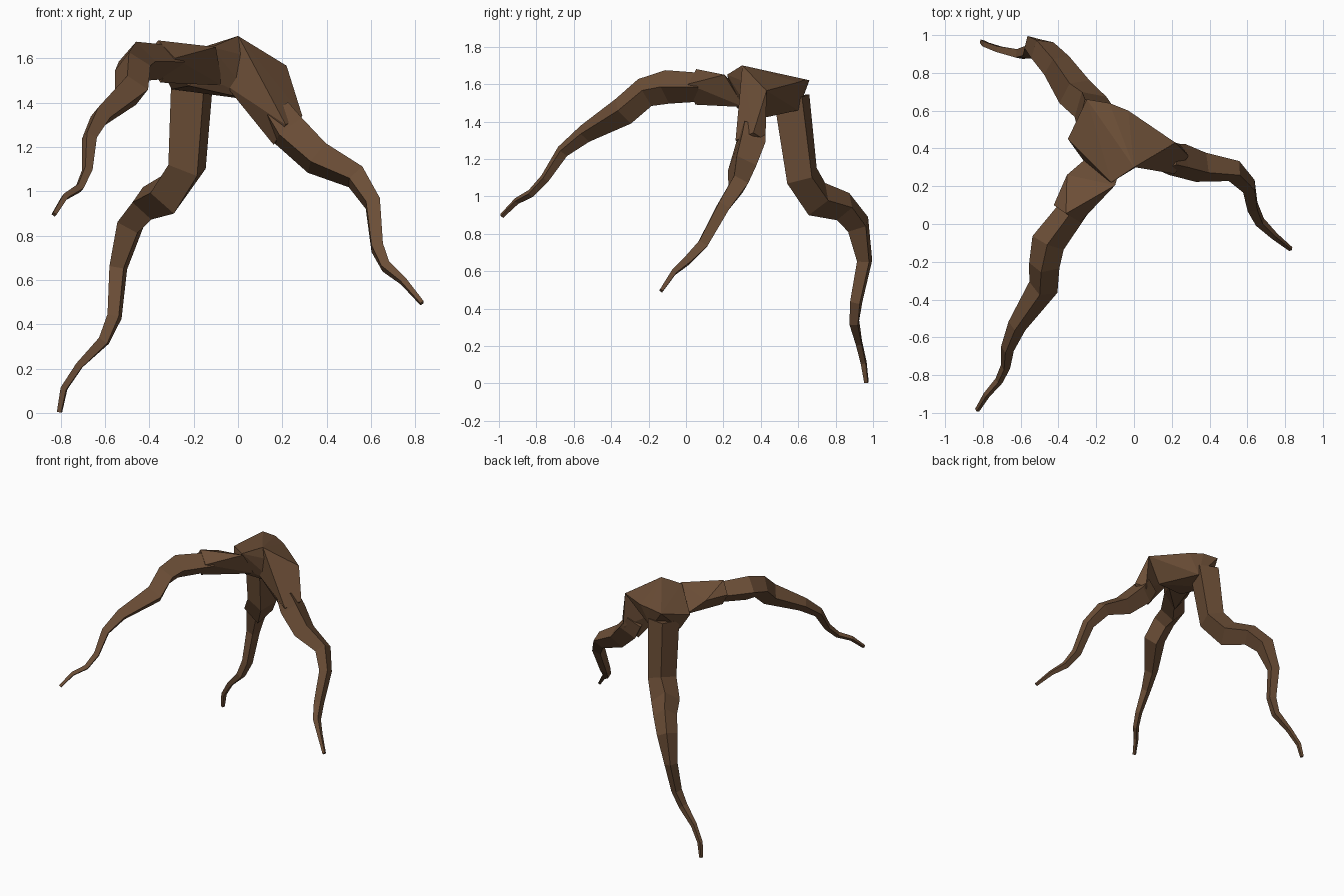
import bpy, bmesh, math
from mathutils import Vector

if "Cube" in bpy.data.objects:
    bpy.data.objects.remove(bpy.data.objects["Cube"])

bark = bpy.data.materials.new("dark bark brown")
bark.diffuse_color = (0.15, 0.077, 0.038, 1)
bark.use_nodes = True
bark.node_tree.nodes["Principled BSDF"].inputs["Base Color"].default_value = bark.diffuse_color


def finish(name, bm):
    bmesh.ops.recalc_face_normals(bm, faces=bm.faces)
    me = bpy.data.meshes.new(name)
    bm.to_mesh(me)
    bm.free()
    me.materials.append(bark)
    ob = bpy.data.objects.new(name, me)
    bpy.context.collection.objects.link(ob)
    return ob


def hull(name, points):
    """Faceted lump wrapped around a few points."""
    bm = bmesh.new()
    for co in points:
        bm.verts.new(co)
    bmesh.ops.convex_hull(bm, input=bm.verts)
    bmesh.ops.delete(bm, geom=[v for v in bm.verts if not v.link_faces], context='VERTS')
    return finish(name, bm)


def root(name, side_angle, path):
    """Four-sided tapering tube; path holds (x, y, z, radius)."""
    side0 = Vector((math.cos(math.radians(side_angle)), math.sin(math.radians(side_angle)), 0))
    pts = [Vector(p[:3]) for p in path]
    bm = bmesh.new()
    rings = []
    for i, p in enumerate(pts):
        a = (p - pts[i - 1]).normalized() if i else Vector()
        b = (pts[i + 1] - p).normalized() if i + 1 < len(pts) else Vector()
        t = (a + b).normalized()
        s = (side0 - t * side0.dot(t)).normalized()
        u = t.cross(s)
        r = path[i][3]
        rings.append([bm.verts.new(p + d * r) for d in (s, u, -s, -u)])
    for lo, hi in zip(rings, rings[1:]):
        for k in range(4):
            j = (k + 1) % 4
            bm.faces.new((lo[k], lo[j], hi[j], hi[k]))
    bm.faces.new(rings[0])
    bm.faces.new(rings[-1])
    return finish(name, bm)


# Faceted crown where the roots meet
crown = hull("root_crown", [
    (0, .30, 1.70), (-.13, .64, 1.625), (-.25, .66, 1.62), (-.03, .60, 1.61),
    (.22, .43, 1.565), (-.35, .45, 1.56), (-.12, .22, 1.65), (-.07, .30, 1.48),
    (-.22, .27, 1.475), (-.30, .50, 1.46), (-.12, .60, 1.46), (.07, .37, 1.41)])

# Flares blending the crown into the front and right roots
front_flare = hull("front_flare", [
    (-.36, .055, 1.68), (-.425, .10, 1.60), (-.285, .01, 1.60), (-.35, .05, 1.49),
    (-.355, .26, 1.60), (-.10, .205, 1.65), (-.07, .31, 1.477), (-.25, .35, 1.50)])
right_flare = hull("right_flare", [
    (.219, .431, 1.566), (.002, .301, 1.699), (.29, .36, 1.34), (.16, .35, 1.21),
    (.215, .265, 1.30), (.24, .425, 1.30), (-.06, .32, 1.482)])

# Three winding roots
front_root = root("front_root", -25, [
    (-.30, .105, 1.583, .075), (-.455, -.10, 1.585, .09),
    (-.475, -.22, 1.555, .082), (-.48, -.335, 1.455, .08), (-.62, -.54, 1.335, .05),
    (-.67, -.66, 1.24, .036), (-.68, -.755, 1.095, .026), (-.715, -.83, 1.015, .022),
    (-.78, -.905, .975, .018), (-.83, -.985, .895, .013)])
right_root = root("right_root", 55, [
    (.17, .353, 1.36, .08), (.227, .342, 1.273, .094),
    (.355, .30, 1.15, .083), (.53, .28, 1.065, .06), (.608, .20, .945, .046),
    (.628, .09, .745, .037), (.667, .01, .66, .029), (.745, -.065, .595, .02),
    (.83, -.133, .495, .013)])
back_root = root("back_root", 30, [
    (-.205, .565, 1.53, .11), (-.23, .62, 1.11, .1),
    (-.315, .70, .985, .1), (-.41, .84, .945, .082), (-.485, .92, .85, .073),
    (-.54, .955, .655, .047), (-.557, .91, .435, .038), (-.605, .90, .325, .032),
    (-.715, .925, .215, .022), (-.785, .95, .11, .019), (-.805, .965, .004, .014)])

# Fuse everything into one skin
bpy.context.view_layer.objects.active = crown
for p in (front_flare, right_flare, front_root, right_root, back_root):
    m = crown.modifiers.new("fuse", 'BOOLEAN')
    m.operation = 'UNION'
    m.solver = 'EXACT'
    m.object = p
    bpy.ops.object.modifier_apply(modifier=m.name)
    bpy.data.objects.remove(p)
crown.name = "tree_root"
